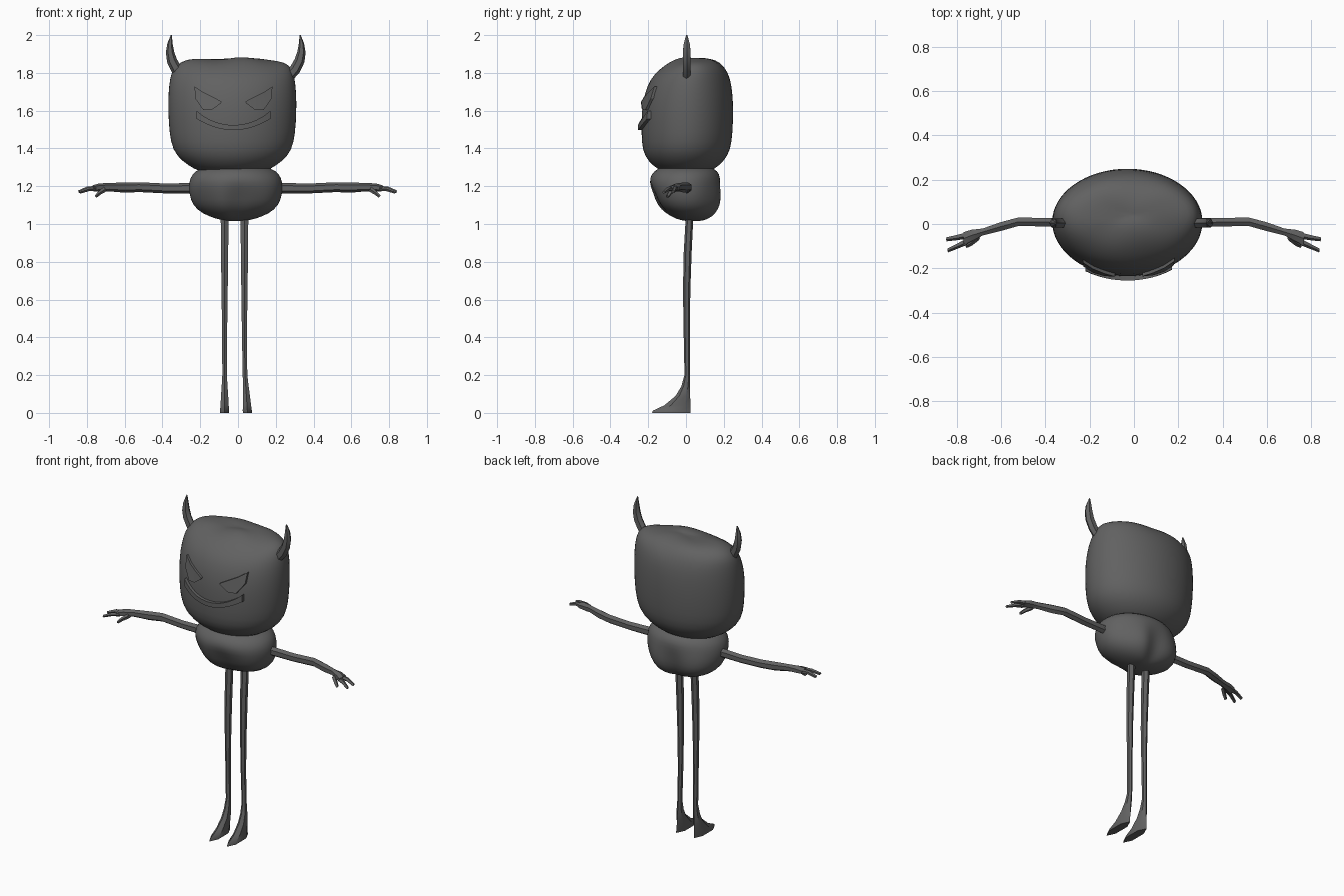
import bpy, bmesh, math
from mathutils import Vector
from mathutils.bvhtree import BVHTree

if "Cube" in bpy.data.objects:
    bpy.data.objects.remove(bpy.data.objects["Cube"])


def material(name, value):
    m = bpy.data.materials.new(name)
    m.use_nodes = True
    col = (value, value, value, 1)
    m.diffuse_color = col
    m.node_tree.nodes["Principled BSDF"].inputs["Base Color"].default_value = col
    return m


GREY = material("dark grey", 0.12)


def finish(name, bm, angle=None, subdiv=0):
    bmesh.ops.recalc_face_normals(bm, faces=bm.faces)
    me = bpy.data.meshes.new(name)
    bm.to_mesh(me)
    bm.free()
    me.materials.append(GREY)
    ob = bpy.data.objects.new(name, me)
    bpy.context.collection.objects.link(ob)
    if subdiv:
        ob.modifiers.new("smooth", "SUBSURF").levels = subdiv
    if angle:
        bpy.ops.object.select_all(action="DESELECT")
        ob.select_set(True)
        bpy.context.view_layer.objects.active = ob
        bpy.ops.object.shade_smooth_by_angle(angle=math.radians(angle))
    return ob


def tube(name, rings, u, n, axis=None, angle=50, subdiv=0, shape=None):
    """Loft rings of (x, y, z, half size along u, half size across)."""
    bm = bmesh.new()
    u = Vector(u)
    pts = [Vector(r[:3]) for r in rings]
    loops = []
    for i, r in enumerate(rings):
        t = Vector(axis) if axis else pts[min(i + 1, len(pts) - 1)] - pts[max(i - 1, 0)]
        v = t.cross(u).normalized()
        loop = []
        for k in range(n):
            a = math.tau * (k + 0.5) / n
            p = pts[i] + u * r[3] * math.cos(a) + v * r[4] * math.sin(a)
            loop.append(bm.verts.new(shape(p) if shape else p))
        loops.append(loop)
    for a, b in zip(loops, loops[1:]):
        for k in range(n):
            j = (k + 1) % n
            bm.faces.new((a[k], a[j], b[j], b[k]))
    bm.faces.new(loops[0])
    bm.faces.new(loops[-1])
    return finish(name, bm, angle, subdiv)


def blob(name, profile, cx, shape):
    """Rounded body from (z, half width, front y, back y)."""
    rings = [(cx, (f + b) / 2, z, w, (b - f) / 2) for z, w, f, b in profile]
    return tube(name, rings, (1, 0, 0), 32, (0, 0, 1), 180, 1, shape)


# Head with a slightly puckered crown
def crown(p):
    if p.z > 1.82:
        p.z += 0.008 * math.sin(p.x * 22 + 1) * math.cos(p.y * 12)
    return p


head = blob("head", [
    (1.27, 0.15, -0.11, 0.11), (1.29, 0.20, -0.15, 0.15), (1.33, 0.265, -0.20, 0.20),
    (1.39, 0.318, -0.233, 0.237), (1.48, 0.335, -0.237, 0.248), (1.6, 0.342, -0.237, 0.252),
    (1.7, 0.34, -0.218, 0.247), (1.77, 0.332, -0.188, 0.235), (1.82, 0.318, -0.14, 0.213),
    (1.855, 0.28, -0.09, 0.18), (1.873, 0.21, -0.04, 0.14), (1.878, 0.1, 0.0, 0.09),
    (1.872, 0.02, 0.03, 0.05)], -0.03, crown)


# Body with a crease between the two lower lobes
def crease(p):
    low = max(0.0, min(1.0, (1.24 - p.z) / 0.1))
    p.y *= 1 - 0.16 * low * math.exp(-((p.x + 0.01) / 0.05) ** 2)
    p.y += 0.01 * low * math.sin(p.x * 25)
    return p


blob("body", [
    (1.015, 0.04, 0.0, 0.09), (1.025, 0.10, -0.05, 0.13), (1.055, 0.18, -0.11, 0.165),
    (1.10, 0.23, -0.16, 0.19), (1.16, 0.248, -0.18, 0.193), (1.22, 0.25, -0.202, 0.187),
    (1.265, 0.233, -0.185, 0.18), (1.295, 0.19, -0.15, 0.15), (1.31, 0.13, -0.1, 0.1)],
    -0.012, crease)

# Face plates that follow the front of the head
bpy.context.view_layer.update()
skin = BVHTree.FromObject(head, bpy.context.evaluated_depsgraph_get())


def plate(name, top, bottom, out=0.015):
    bm = bmesh.new()
    rows = []
    for pair in zip(top, bottom):
        row = []
        for x, z in pair:
            hit = skin.ray_cast(Vector((x, -2, z)), Vector((0, 1, 0)))[0]
            row += [bm.verts.new((x, hit.y - out, z)), bm.verts.new((x, hit.y + 0.025, z))]
        rows.append(row)
    for a, b in zip(rows, rows[1:]):
        for i, j in ((0, 2), (2, 3), (3, 1), (1, 0)):
            bm.faces.new((a[i], a[j], b[j], b[i]))
    for r in (rows[0], rows[-1]):
        bm.faces.new((r[0], r[1], r[3], r[2]))
    finish(name, bm, 30)


FACE = -0.024
for side, name in ((-1, "right"), (1, "left")):
    brow = [(0.062, 1.648), (0.11, 1.673), (0.16, 1.698), (0.206, 1.728)]
    lid = [(0.066, 1.640), (0.112, 1.606), (0.16, 1.604), (0.203, 1.665)]
    plate(name + "_eye", *[[(FACE + side * x, z) for x, z in e] for e in (brow, lid)])

steps = [i / 8 - 1 for i in range(17)]
plate("mouth",
      [(FACE + 0.195 * s, 1.524 + 0.065 * s ** 2 + 0.01 * s ** 4) for s in steps],
      [(FACE + 0.195 * s, 1.497 + 0.06 * s ** 2) for s in steps], 0.02)

for side, name in ((-1, "right"), (1, "left")):
    # Horns curving out and back in to a point
    horn = [(0.285, 1.785, 0.028), (0.315, 1.82, 0.029), (0.338, 1.865, 0.027),
            (0.348, 1.91, 0.022), (0.348, 1.955, 0.014), (0.341, 2.0, 0.003)]
    tube(name + "_horn", [(side * x - 0.012, 0.004, z, min(0.024, w * 1.3), w)
                          for x, z, w in horn], (0, 1, 0), 6, angle=40)

    # Arms bending forward to the hands
    arm = [(0.18, 0.005, 1.19, 0.022, 0.029), (0.38, 0.008, 1.188, 0.022, 0.026),
           (0.52, 0.01, 1.195, 0.022, 0.026), (0.6, -0.012, 1.193, 0.023, 0.027),
           (0.68, -0.036, 1.195, 0.018, 0.022), (0.73, -0.052, 1.193, 0.03, 0.022),
           (0.765, -0.066, 1.188, 0.034, 0.017)]
    tube(name + "_arm", [(side * x - 0.002, *r) for x, *r in arm], (0, 1, 0), 6, angle=40)

    # Two fingers and a thumb
    digits = {"outer_finger": [(0.75, -0.05, 1.188), (0.795, -0.06, 1.188), (0.842, -0.068, 1.17)],
              "inner_finger": [(0.75, -0.078, 1.188), (0.79, -0.097, 1.184), (0.836, -0.118, 1.168)],
              "thumb": [(0.70, -0.06, 1.185), (0.73, -0.085, 1.165), (0.752, -0.098, 1.145)]}
    for part, path in digits.items():
        tube(name + "_" + part, [(side * x - 0.002, y, z, 0.016 - 0.003 * i, 0.014 - 0.003 * i)
                                 for i, (x, y, z) in enumerate(path)], (0, 1, 0), 5)

    # Thin legs flaring into long pointed feet: z, half width, front y, back y
    leg = [(0.0, 0.028, -0.18, 0.025), (0.012, 0.028, -0.175, 0.025), (0.04, 0.025, -0.115, 0.024),
           (0.09, 0.022, -0.055, 0.022), (0.14, 0.018, -0.025, 0.022), (0.2, 0.014, -0.008, 0.022),
           (0.4, 0.015, -0.012, 0.02), (0.65, 0.019, -0.016, 0.023), (0.85, 0.022, -0.012, 0.03),
           (1.06, 0.024, 0.0, 0.04)]
    rings = []
    for z, w, f, b in leg:
        x = -0.071 if side < 0 else 0.034 + 0.016 * max(0, 1 - z / 0.25)
        rings.append((x, (f + b) / 2, z, w, (b - f) / 2))
    tube(name + "_leg", rings, (1, 0, 0), 6, (0, 0, 1), 40)
